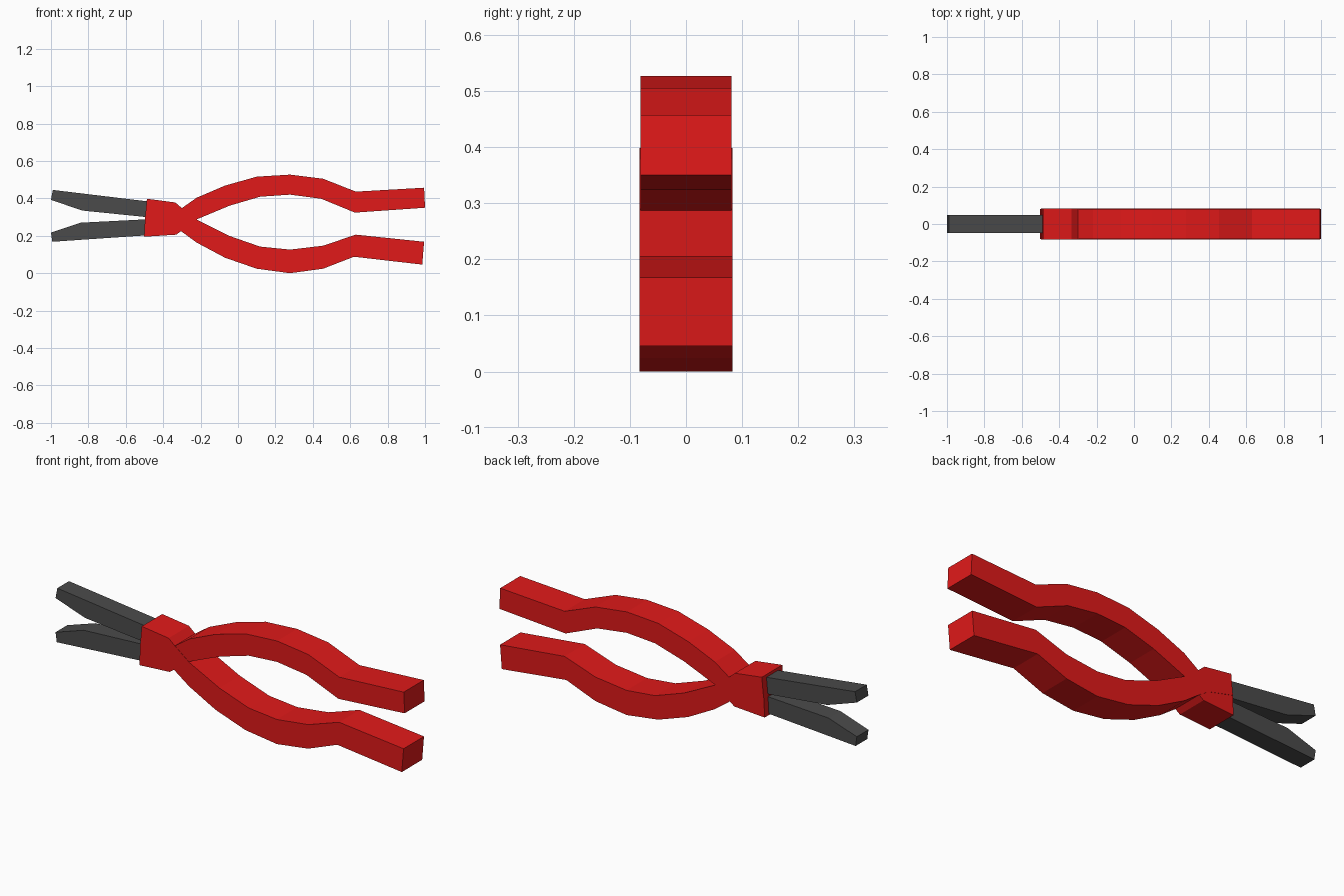
import bpy, bmesh


def material(name, color):
    m = bpy.data.materials.new(name)
    m.diffuse_color = color
    return m


def strip(name, stations, half, mat):
    """Solid slab: each station is (x, z) on the top edge and (x, z) on the bottom edge."""
    bm = bmesh.new()
    rings = [[bm.verts.new(p) for p in ((xt, -half, zt), (xt, half, zt), (xb, half, zb), (xb, -half, zb))]
             for xt, zt, xb, zb in stations]
    for a, b in zip(rings, rings[1:]):
        for i in range(4):
            j = (i + 1) % 4
            bm.faces.new((a[i], a[j], b[j], b[i]))
    bm.faces.new(rings[0])
    bm.faces.new(rings[-1])
    bmesh.ops.recalc_face_normals(bm, faces=bm.faces[:])
    mesh = bpy.data.meshes.new(name)
    bm.to_mesh(mesh)
    bm.free()
    mesh.materials.append(mat)
    ob = bpy.data.objects.new(name, mesh)
    bpy.context.collection.objects.link(ob)
    return ob


red = material("red_grip", (0.75, 0.01, 0.01, 1))
steel = material("dark_steel", (0.07, 0.07, 0.07, 1))

# Handles: each grip crosses at the pivot into the opposite jaw socket
strip("upper_handle", [
    (0.995, .457, 1.0, .350), (.63, .436, .625, .324), (.455, .505, .445, .398),
    (.278, .527, .278, .420), (.10, .516, .118, .409), (-.07, .468, -.045, .361),
    (-.22, .404, -.22, .288), (-.30, .348, -.294, .233), (-.35, .315, -.33, .206),
    (-.497, .294, -.502, .195)], 0.081, red)
strip("lower_handle", [
    (.995, .168, .985, .046), (.63, .206, .62, .088), (.455, .147, .455, .024),
    (.278, .126, .278, .0), (.118, .142, .10, .024), (-.048, .200, -.07, .083),
    (-.22, .286, -.22, .163), (-.305, .352, -.305, .225), (-.335, .378, -.36, .260),
    (-.487, .398, -.497, .293)], 0.0825, red)

# Jaws: tapered steel bars seated in the sockets
strip("upper_jaw", [
    (-.99, .445, -1.0, .392), (-.84, .427, -.833, .335), (-.45, .380, -.45, .296)], 0.047, steel)
strip("lower_jaw", [
    (-1.0, .217, -.993, .168), (-.84, .270, -.833, .179), (-.45, .290, -.45, .205)], 0.047, steel)
